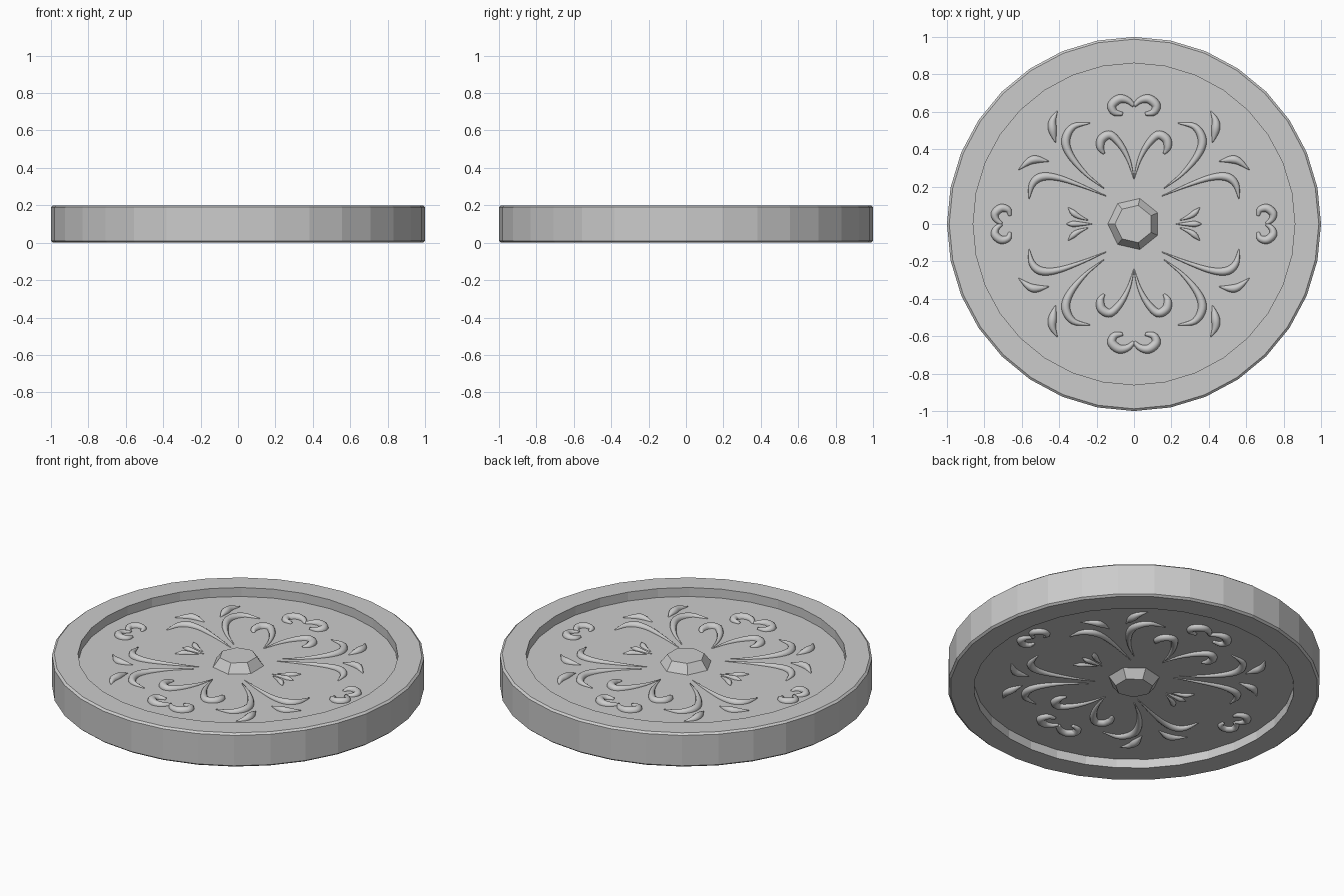
import bpy, bmesh, math
from mathutils import Vector

cube = bpy.data.objects.get("Cube")
if cube:
    bpy.data.objects.remove(cube, do_unlink=True)

stone = bpy.data.materials.new("grey_stone")
stone.use_nodes = True
GREY = (0.6, 0.6, 0.6, 1)
stone.diffuse_color = GREY
stone.node_tree.nodes["Principled BSDF"].inputs["Base Color"].default_value = GREY

MID, FLOOR = 0.1, 0.047   # half thickness, and height of recess floor above the middle


def finish(name, bm, smooth=False):
    bmesh.ops.recalc_face_normals(bm, faces=bm.faces)
    mesh = bpy.data.meshes.new(name)
    bm.to_mesh(mesh)
    bm.free()
    mesh.materials.append(stone)
    obj = bpy.data.objects.new(name, mesh)
    bpy.context.collection.objects.link(obj)
    for p in mesh.polygons:
        p.use_smooth = smooth
    return obj


def skin(bm, rings):
    """Join rings of points with quads and close both ends."""
    rows = [[bm.verts.new(p) for p in ring] for ring in rings]
    n = len(rows[0])
    for a, b in zip(rows, rows[1:]):
        for i in range(n):
            j = (i + 1) % n
            bm.faces.new((a[i], a[j], b[j], b[i]))
    bm.faces.new(rows[0])
    bm.faces.new(rows[-1])


def circle(r, z, sides, start=0.0):
    return [Vector((r * math.cos(start + math.tau * i / sides),
                    r * math.sin(start + math.tau * i / sides), z)) for i in range(sides)]


def smooth_path(pts, steps=5):
    """Catmull-Rom through (x, y, radius) points."""
    v = [Vector(p) for p in pts]
    v = [2 * v[0] - v[1]] + v + [2 * v[-1] - v[-2]]
    out = []
    for a, b, c, d in zip(v, v[1:], v[2:], v[3:]):
        for k in range(steps):
            t = k / steps
            out.append(0.5 * (2 * b + (c - a) * t + (2 * a - 5 * b + 4 * c - d) * t * t
                              + (3 * b - a - 3 * c + d) * t ** 3))
    return out + [v[-2]]


def stroke(bm, pts, sx, sy, sz, sides=10):
    """Tapered scroll, half sunk in the recess floor."""
    path = smooth_path(pts)
    rings = []
    for i, p in enumerate(path):
        d = (path[min(i + 1, len(path) - 1)] - path[max(i - 1, 0)]).to_2d().normalized()
        r = max(p.z, 0.002)
        ring = []
        for k in range(sides):
            a = math.tau * k / sides
            w, h = r * math.cos(a), r * math.sin(a)
            ring.append(Vector((sx * (p.x - d.y * w), sy * (p.y + d.x * w),
                                MID + sz * (FLOOR + h))))
        rings.append(ring)
    skin(bm, rings)


# Round body with chamfered rim and a recess on both faces
profile = [(0.86, -FLOOR), (0.86, -0.1), (0.988, -0.1), (1, -0.09),
           (1, 0.09), (0.988, 0.1), (0.86, 0.1), (0.86, FLOOR)]
bm = bmesh.new()
skin(bm, [circle(r, MID + z, 32) for r, z in profile])
finish("medallion_body", bm)

# Seven-sided cut gem on both faces
for side, sz in (("top", 1), ("bottom", -1)):
    bm = bmesh.new()
    skin(bm, [circle(0.14, MID + sz * (FLOOR - 0.01), 7, math.pi),
              circle(0.14, MID + sz * FLOOR, 7, math.pi),
              circle(0.102, MID + sz * 0.098, 7, math.pi)])
    finish(side + "_gem", bm)

# Ornament strokes of one quarter
curl = [(0, .632, .010), (.035, .662, .018), (.08, .668, .024),
        (.118, .635, .024), (.105, .598, .019), (.06, .588, .009)]
ornaments = {
    "heart_scrolls": [[(0, .24, .002), (.028, .34, .010), (.07, .42, .017),
                       (.125, .475, .022), (.172, .455, .024), (.18, .41, .020),
                       (.16, .375, .006)]],
    "outer_curls": [curl],
    "side_curls": [[(y + .075, x * .72, r * .9) for x, y, r in curl]],
    "long_scrolls": [
        [(.16, .19, .002), (.26, .27, .010), (.342, .37, .019), (.365, .45, .023),
         (.325, .52, .017), (.235, .54, .003)],
        [(.15, .15, .002), (.3, .212, .010), (.42, .25, .017), (.5, .25, .022),
         (.545, .21, .017), (.562, .135, .003)]],
    "outer_leaves": [
        [(.41, .605, .002), (.436, .55, .019), (.435, .5, .022), (.42, .435, .002)],
        [(.617, .29, .002), (.56, .335, .019), (.52, .345, .020), (.455, .335, .002)]],
    "side_leaves": [
        [(.245, .02, .002), (.295, .04, .012), (.325, .06, .015), (.352, .088, .002)]],
}

for name, strokes in ornaments.items():
    bm = bmesh.new()
    for pts in strokes:
        for sx in (1, -1):
            for sy in (1, -1):
                for sz in (1, -1):
                    stroke(bm, pts, sx, sy, sz)
    finish(name, bm, smooth=True)

# Straight middle leaf beside the gem
bm = bmesh.new()
for sx in (1, -1):
    for sz in (1, -1):
        stroke(bm, [(.225, 0, .002), (.29, 0, .012), (.33, 0, .015), (.362, 0, .002)],
               sx, 1, sz)
finish("middle_leaves", bm, smooth=True)
